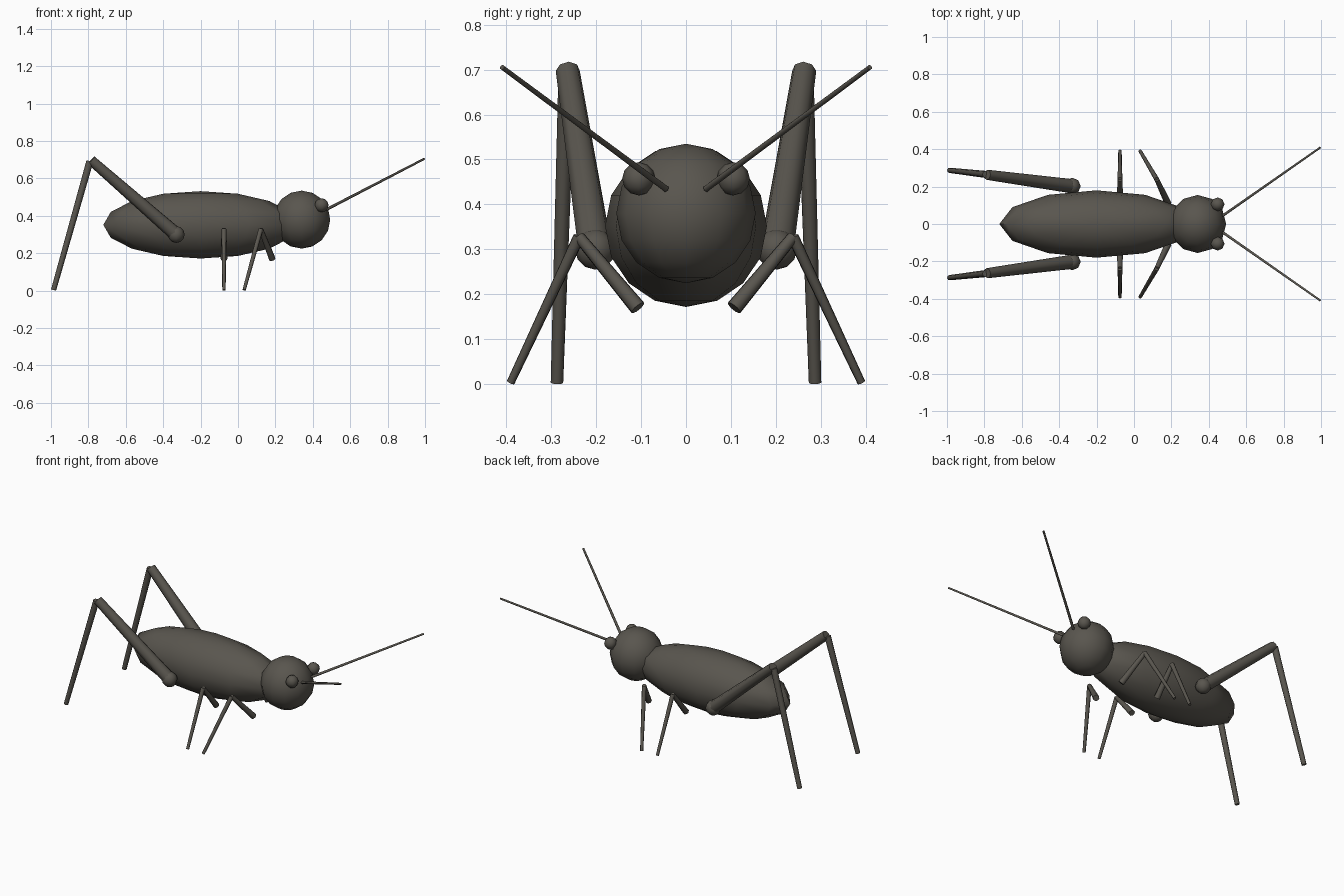
import bpy
import math
from mathutils import Vector

cube = bpy.data.objects.get("Cube")
if cube:
    bpy.data.objects.remove(cube, do_unlink=True)

# Single dark shell colour
SHELL = (0.1, 0.092, 0.077, 1.0)
shell = bpy.data.materials.new("dark grey brown")
shell.use_nodes = True
shell.diffuse_color = SHELL
shell.node_tree.nodes["Principled BSDF"].inputs["Base Color"].default_value = SHELL


def finish(name):
    obj = bpy.context.object
    obj.name = name
    obj.data.materials.append(shell)
    bpy.ops.object.shade_smooth_by_angle(angle=math.radians(62))
    return obj


def ball(name, centre, size, segments=12, rings=8):
    bpy.ops.mesh.primitive_uv_sphere_add(
        segments=segments, ring_count=rings, radius=1, location=centre)
    bpy.context.object.scale = size
    bpy.ops.object.transform_apply(location=False, rotation=False, scale=True)
    return finish(name)


def rod(name, start, end, r_start, r_end, sides=8):
    a, b = Vector(start), Vector(end)
    bpy.ops.mesh.primitive_cone_add(
        vertices=sides, radius1=r_start, radius2=r_end,
        depth=(b - a).length, location=(a + b) / 2)
    bpy.context.object.rotation_euler = (b - a).to_track_quat('Z', 'Y').to_euler()
    return finish(name)


# Body and head
ball("body", (-0.2, 0, 0.352), (0.52, 0.18, 0.18))
ball("head", (0.34, 0, 0.38), (0.153, 0.155, 0.155))

for side, s in (("left", 1), ("right", -1)):
    # Eyes and antennae
    ball(f"{side}_eye", (0.447, s * 0.105, 0.457), (0.037,) * 3, 8, 6)
    rod(f"{side}_antenna", (0.475, s * 0.045, 0.435), (0.996, s * 0.409, 0.705),
        0.008, 0.006, 6)

    # Jumping leg
    hip = (-0.33, s * 0.202, 0.3)
    knee = (-0.785, s * 0.263, 0.697)
    ball(f"{side}_hind_hip", hip, (0.045,) * 3, 8, 6)
    rod(f"{side}_hind_thigh", hip, knee, 0.038, 0.027)
    rod(f"{side}_hind_shin", (-0.792, s * 0.265, 0.692), (-0.986, s * 0.287, 0.004),
        0.019, 0.014)

    # Walking legs
    for pair, hip_x, knee_x, foot_x in (("front", 0.183, 0.122, 0.033),
                                        ("middle", -0.075, -0.075, -0.075)):
        knee = (knee_x, s * 0.238, 0.328)
        rod(f"{side}_{pair}_thigh", (hip_x, s * 0.107, 0.17), knee, 0.018, 0.013)
        rod(f"{side}_{pair}_shin", knee, (foot_x, s * 0.39, 0.004), 0.013, 0.009)
